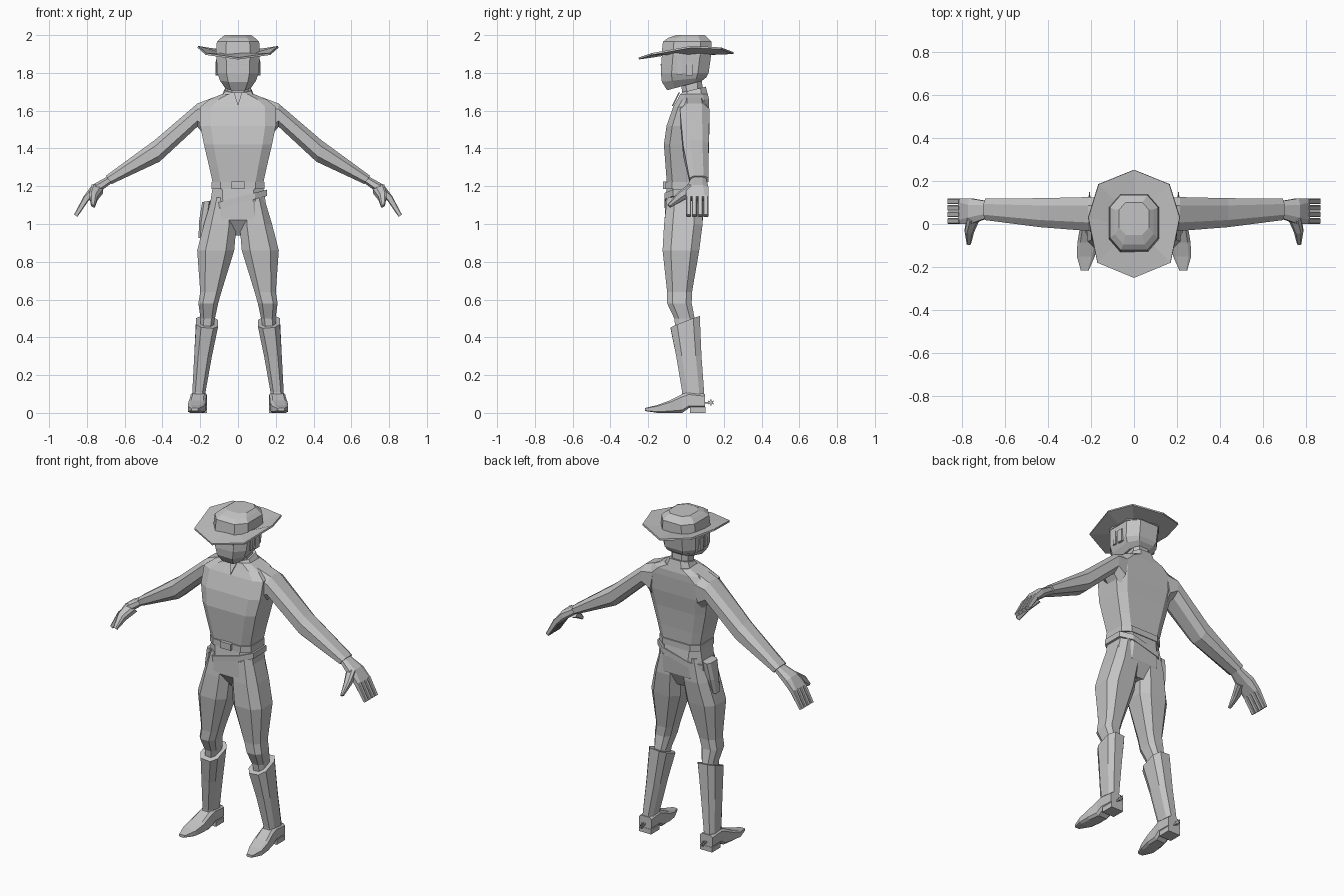
import bpy, bmesh, math
from mathutils import Vector as V

grey = bpy.data.materials.new("grey")
grey.diffuse_color = (0.55, 0.55, 0.55, 1)


def ring(c, u, v, k=0.55):
    """Eight-sided section around c with half axes u and v; k is the flat part of each side."""
    c, u, v = V(c), V(u), V(v)
    pairs = [(1, -k), (1, k), (k, 1), (-k, 1), (-1, k), (-1, -k), (-k, -1), (k, -1)]
    return [c + u * a + v * b for a, b in pairs]


def flat(z, x0, x1, y0, y1, k=0.55, tx=0, ty=0):
    """Horizontal section from extents, tilted by tx and ty at its ends."""
    return ring(((x0 + x1) / 2, (y0 + y1) / 2, z), ((x1 - x0) / 2, 0, tx), (0, (y1 - y0) / 2, ty), k)


def limb(top, bot, y0, y1, k=0.5):
    """Section of an arm between a top and a bottom (x, z) point."""
    t, b = V((top[0], 0, top[1])), V((bot[0], 0, bot[1]))
    return ring((t + b) / 2 + V((0, (y0 + y1) / 2, 0)), (t - b) / 2, (0, (y1 - y0) / 2, 0), k)


def loft(name, rings, mirror=False, caps=True):
    bm = bmesh.new()
    rows = [[bm.verts.new(p) for p in r] for r in rings]
    n = len(rows[0])
    for a, b in zip(rows, rows[1:]):
        for i in range(n):
            j = (i + 1) % n
            bm.faces.new((a[i], a[j], b[j], b[i]))
    if caps:
        bm.faces.new(rows[0][::-1])
        bm.faces.new(rows[-1])
    bmesh.ops.recalc_face_normals(bm, faces=bm.faces[:])
    me = bpy.data.meshes.new(name)
    bm.to_mesh(me)
    bm.free()
    me.materials.append(grey)
    ob = bpy.data.objects.new(name, me)
    bpy.context.collection.objects.link(ob)
    if mirror:
        ob.modifiers.new("mirror", 'MIRROR').use_clip = False
    return ob


def box(name, x0, x1, y0, y1, z0, z1, mirror=False):
    q = [(x0, y0), (x1, y0), (x1, y1), (x0, y1)]
    return loft(name, [[V((x, y, z)) for x, y in q] for z in (z0, z1)], mirror)


# hat crown and curled brim
loft("hat_crown", [flat(1.895, -.118, .118, -.13, .137), flat(1.965, -.112, .112, -.122, .135),
                   flat(1.985, -.09, .09, -.095, .115), flat(2.0, -.07, .07, -.05, .1)])
edge = [(0, -.25, 1.876), (.17, -.18, 1.9), (.213, .03, 1.938), (.165, .185, 1.93), (0, .252, 1.905)]
edge += [(-x, y, z) for x, y, z in edge[3:0:-1]]
inner = [(.11 * math.sin(i * math.pi / 4), .005 - .125 * math.cos(i * math.pi / 4), 1.9) for i in range(8)]
brim = loft("hat_brim", [inner, edge], caps=False)
sol = brim.modifiers.new("thickness", 'SOLIDIFY')
sol.thickness, sol.offset = .01, 0

# head, eyes, ears, sideburns, neck
loft("head", [flat(1.733, -.068, .068, -.1, .085, ty=.025), flat(1.765, -.095, .095, -.128, .108, ty=.012),
              flat(1.8, -.11, .11, -.133, .12), flat(1.91, -.115, .115, -.127, .135)])
box("eye", .022, .062, -.135, -.128, 1.838, 1.848, True)
box("ear", .105, .12, .0, .035, 1.785, 1.86, True)
box("sideburn", .105, .116, -.045, -.02, 1.79, 1.87, True)
loft("neck", [flat(1.62, -.06, .06, -.01, .09), flat(1.77, -.055, .055, -.03, .085)])

# shirt body, collar and open neck
loft("torso", [flat(1.2, -.13, .13, -.1, .085, .68), flat(1.3, -.152, .152, -.108, .09, .7),
               flat(1.42, -.18, .18, -.117, .1, .72), flat(1.52, -.2, .2, -.103, .115, .72),
               flat(1.62, -.2, .2, -.068, .122, .72), flat(1.66, -.15, .15, -.045, .122, .68),
               flat(1.688, -.085, .085, -.03, .115, .6)])
loft("collar", [flat(1.675, -.088, .088, -.035, .118), flat(1.712, -.068, .068, -.02, .105, ty=.015)])
loft("open_neck", [[V(p) + V((0, d, 0)) for p in ((-.022, -.036, 1.695), (.022, -.036, 1.695), (0, -.071, 1.625))]
                   for d in (-.004, .004)])

# trousers
loft("hips", [flat(.94, -.06, .06, -.06, .05), flat(1.02, -.16, .16, -.113, .09),
              flat(1.12, -.146, .146, -.11, .098), flat(1.215, -.131, .131, -.1, .085, .65)])
loft("trouser_leg", [flat(1.14, .02, .138, -.1, .085), flat(1.0, .008, .18, -.116, .088),
                     flat(.86, .02, .216, -.124, .07), flat(.64, .088, .2, -.1, .032),
                     flat(.58, .105, .21, -.1, .03), flat(.5, .122, .198, -.062, .046),
                     flat(.4, .14, .2, -.05, .05)], True)

# belt, buckle, slanted gun belt and holster on one hip
loft("belt", [flat(z, -.139, .139, -.109, .094, .66) for z in (1.185, 1.222)])
box("buckle", -.035, .035, -.122, -.1, 1.185, 1.225)
loft("gun_belt", [flat(z, -.153, .153, -.113, .1, .58, tx=.04) for z in (1.108, 1.142)])
loft("holster", [ring((-.187, -.01, .93), (.022, 0, .004), (0, .03, 0)),
                 ring((-.18, 0, 1.02), (.026, 0, .004), (0, .042, 0)),
                 ring((-.166, .005, 1.12), (.024, 0, .004), (0, .05, 0))])

# sleeves
loft("sleeve", [limb((.13, 1.67), (.17, 1.46), -.035, .12), limb((.215, 1.638), (.215, 1.515), -.032, .125),
                limb((.44, 1.445), (.415, 1.33), -.015, .12), limb((.7, 1.255), (.668, 1.212), .018, .118)], True)

# hands
loft("palm", [limb((.685, 1.255), (.665, 1.22), .03, .105), limb((.772, 1.207), (.745, 1.16), 0, .119),
              limb((.818, 1.145), (.792, 1.122), 0, .119, .7)], True)
for i in range(4):
    y = .001 + i * .0305
    loft("finger_%d" % (i + 1), [limb((.815, 1.15), (.79, 1.125), y, y + .026, .7),
                                 limb((.868, 1.05), (.85, 1.038), y, y + .026, .7)], True)
loft("thumb", [ring((.745, .035, 1.185), (.03, 0, .012), (0, .02, -.02)),
               ring((.765, -.03, 1.145), (.022, 0, .008), (0, .014, -.018)),
               ring((.768, -.09, 1.095), (.01, 0, .004), (0, .007, -.006))], True)

# boots: shaft, foot, heel and spur
loft("boot_shaft", [flat(.48, .105, .222, -.082, .073, ty=.03, tx=.005), flat(.3, .138, .232, -.052, .082),
                    flat(.11, .172, .242, -.02, .096), flat(.05, .17, .245, -.02, .098)], True)
foot = [(.1, .207, .042, .025, .1), (.015, .208, .043, .025, .11), (-.02, .21, .042, 0, .1),
        (-.085, .216, .047, 0, .066), (-.15, .224, .042, 0, .042), (-.217, .229, .018, .01, .026)]
loft("boot_foot", [ring((x, y, (a + b) / 2), (w, 0, 0), (0, 0, (b - a) / 2), .7) for y, x, w, a, b in foot], True)
box("boot_heel", .165, .248, .022, .102, 0, .03, True)
box("spur_arm", .203, .211, .09, .132, .049, .058, True)
star = [(math.cos(i * math.pi / 6), math.sin(i * math.pi / 6), .02 if i % 2 else .009) for i in range(12)]
loft("spur_wheel", [[V((x, .132 + c * r, .055 + s * r)) for c, s, r in star] for x in (.204, .21)], True)
